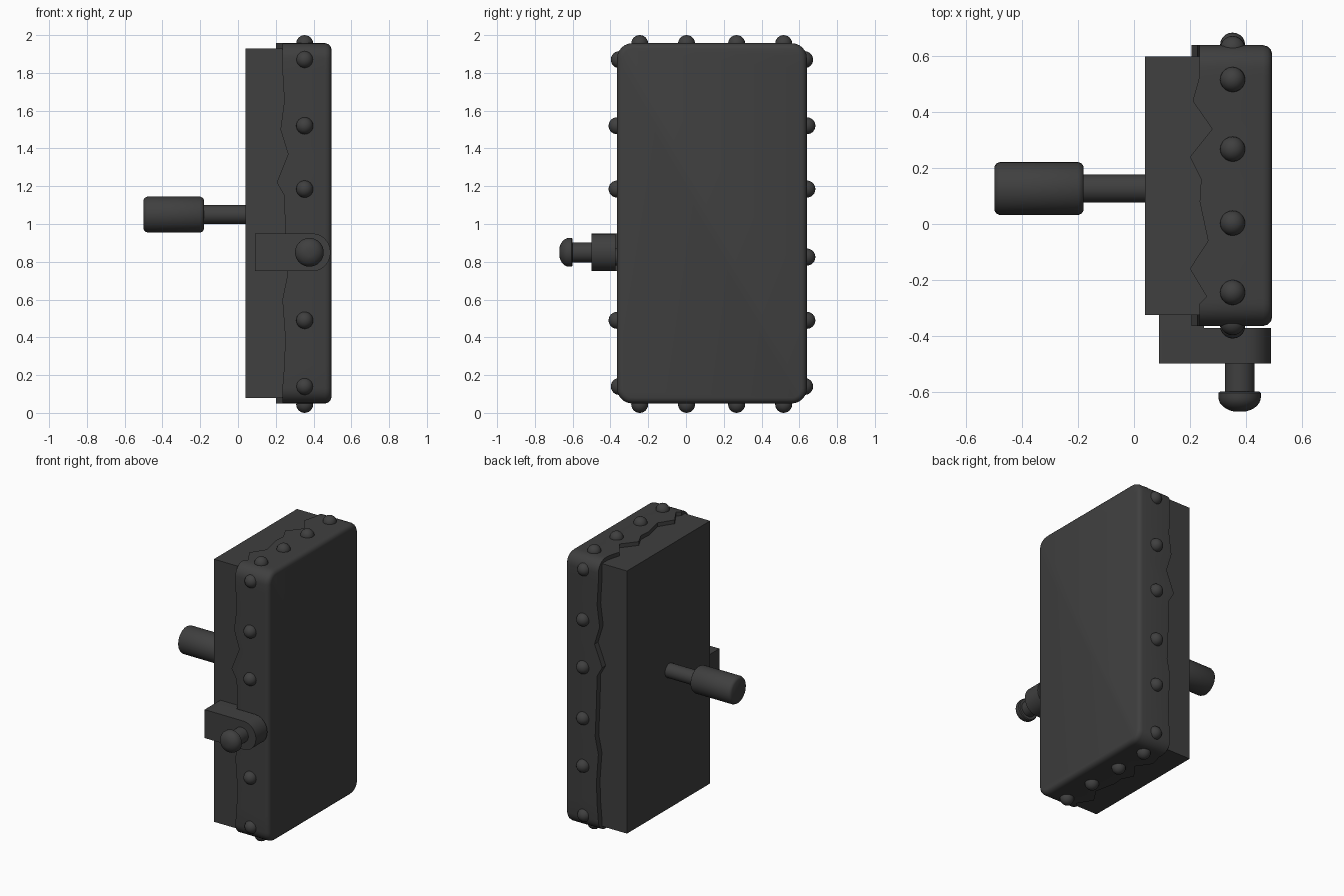
import bpy, bmesh, math
from mathutils import Vector, Matrix

cube = bpy.data.objects.get("Cube")
if cube:
    bpy.data.objects.remove(cube, do_unlink=True)

mat = bpy.data.materials.new("dark grey metal")
mat.use_nodes = True
GREY = (0.05, 0.05, 0.05, 1)
mat.diffuse_color = GREY
mat.node_tree.nodes["Principled BSDF"].inputs["Base Color"].default_value = GREY


def finish(bm, name, smooth=True):
    bmesh.ops.recalc_face_normals(bm, faces=bm.faces)
    mesh = bpy.data.meshes.new(name)
    bm.to_mesh(mesh)
    bm.free()
    mesh.materials.append(mat)
    ob = bpy.data.objects.new(name, mesh)
    bpy.context.collection.objects.link(ob)
    if smooth:
        bpy.ops.object.select_all(action='DESELECT')
        ob.select_set(True)
        bpy.context.view_layer.objects.active = ob
        bpy.ops.object.shade_smooth_by_angle(angle=math.radians(35))
    return ob


def loft(name, rings, smooth=True):
    """Skin a list of equal-length point rings and cap both ends."""
    bm = bmesh.new()
    loops = [[bm.verts.new(p) for p in ring] for ring in rings]
    n = len(loops[0])
    for a, b in zip(loops, loops[1:]):
        for i in range(n):
            j = (i + 1) % n
            bm.faces.new((a[i], a[j], b[j], b[i]))
    bm.faces.new(loops[0])
    bm.faces.new(loops[-1])
    return finish(bm, name, smooth)


def box(name, lo, hi):
    lo, hi = Vector(lo), Vector(hi)
    bm = bmesh.new()
    bmesh.ops.create_cube(bm, size=1, matrix=Matrix.Translation((lo + hi) / 2)
                          @ Matrix.Diagonal((*(hi - lo), 1)))
    return finish(bm, name, False)


def lathe(name, profile, axis, centre, n=32):
    """Turn (distance, radius) pairs around the x or y axis."""
    rings = []
    for d, r in profile:
        ring = []
        for i in range(n):
            t = math.tau * i / n
            u, v = r * math.cos(t), r * math.sin(t)
            ring.append((d, centre[0] + u, centre[1] + v) if axis == 'x'
                        else (centre[0] + u, d, centre[1] + v))
        rings.append(ring)
    return loft(name, rings)


# Plain inner body
box("main_body", (0.04, -0.325, 0.08), (0.42, 0.60, 1.93))

# Rounded cover with a ragged rim
Y0, Y1, Z0, Z1, RAD = -0.365, 0.64, 0.05, 1.957, 0.08
long_rim = [(0.25, .245), (0.4, .25), (0.6, .235), (0.72, .26), (0.95, .25), (1.15, .245),
            (1.22, .205), (1.37, .265), (1.5, .225), (1.65, .245), (1.82, .235)]
short_rim = [(-0.26, .26), (-0.16, .2), (-0.06, .265), (0.08, .235), (0.16, .24),
             (0.24, .2), (0.34, .28), (0.44, .21), (0.53, .235)]


def cover_ring(inset, x=None):
    pts = []
    r = max(RAD - inset, 0.01)
    a, b, c, d = Y0 + inset, Y1 - inset, Z0 + inset, Z1 - inset

    def add(y, z, rim):
        pts.append((rim if x is None else x, y, z))

    def corner(cy, cz, start):
        for k in range(7):
            t = math.radians(start + 15 * k)
            add(cy + r * math.cos(t), cz + r * math.sin(t), 0.235)

    corner(a + r, c + r, 180)
    for y, rim in short_rim:
        add(y, c, rim)
    corner(b - r, c + r, 270)
    for z, rim in long_rim:
        add(b, z, rim)
    corner(b - r, d - r, 0)
    for y, rim in reversed(short_rim):
        add(y, d, rim)
    corner(a + r, d - r, 90)
    for z, rim in reversed(long_rim):
        add(a, z, rim)
    return pts


loft("cover", [cover_ring(0.06, 0.4), cover_ring(0.06), cover_ring(0), cover_ring(0, 0.462),
               cover_ring(0.005, 0.479), cover_ring(0.016, 0.49), cover_ring(0.03, 0.494)])


# Rivets around the cover
def rivet(y, z):
    bm = bmesh.new()
    bmesh.ops.create_uvsphere(bm, u_segments=20, v_segments=12, radius=0.045,
                              matrix=Matrix.Translation((0.353, y, z)))
    finish(bm, "rivet")


for z in (0.14, 0.49, 0.825, 1.185, 1.52, 1.87):
    inward = 0.012 if z < 0.2 or z > 1.8 else 0
    rivet(Y0 + inward, z)
    rivet(Y1 - inward, z)
for y in (-0.245, 0.003, 0.268, 0.517):
    rivet(y, 0.045)
    rivet(y, 1.955)

# Handle on the right side
lathe("handle_shaft", [(-0.2, 0.05), (0.06, 0.05)], 'x', (0.127, 1.05))
lathe("handle_grip", [(-0.5, 0.078), (-0.493, 0.089), (-0.48, 0.095),
                      (-0.2, 0.095), (-0.187, 0.089), (-0.18, 0.078)], 'x', (0.127, 1.05))

# Latch on the front: rounded arm, foot, pin and knob
arm = [(0.09, 0.95), (0.09, 0.75)]
for k in range(13):
    t = math.radians(-90 + 15 * k)
    arm.append((0.395 + 0.095 * math.cos(t), 0.85 + 0.1 * math.sin(t)))
loft("latch_arm", [[(x, y, z) for x, z in arm] for y in (-0.5, -0.373)])
box("latch_foot", (0.09, -0.38, 0.75), (0.25, -0.32, 0.95))
lathe("latch_pin", [(-0.61, 0.053), (-0.49, 0.053)], 'y', (0.378, 0.85))
dome = [(-0.6, 0.07), (-0.605, 0.076)]
for k in range(7):
    t = math.radians(12 * k)
    dome.append((-0.62 - 0.053 * math.sin(t), 0.076 * math.cos(t)))
lathe("latch_knob", dome, 'y', (0.378, 0.85))
